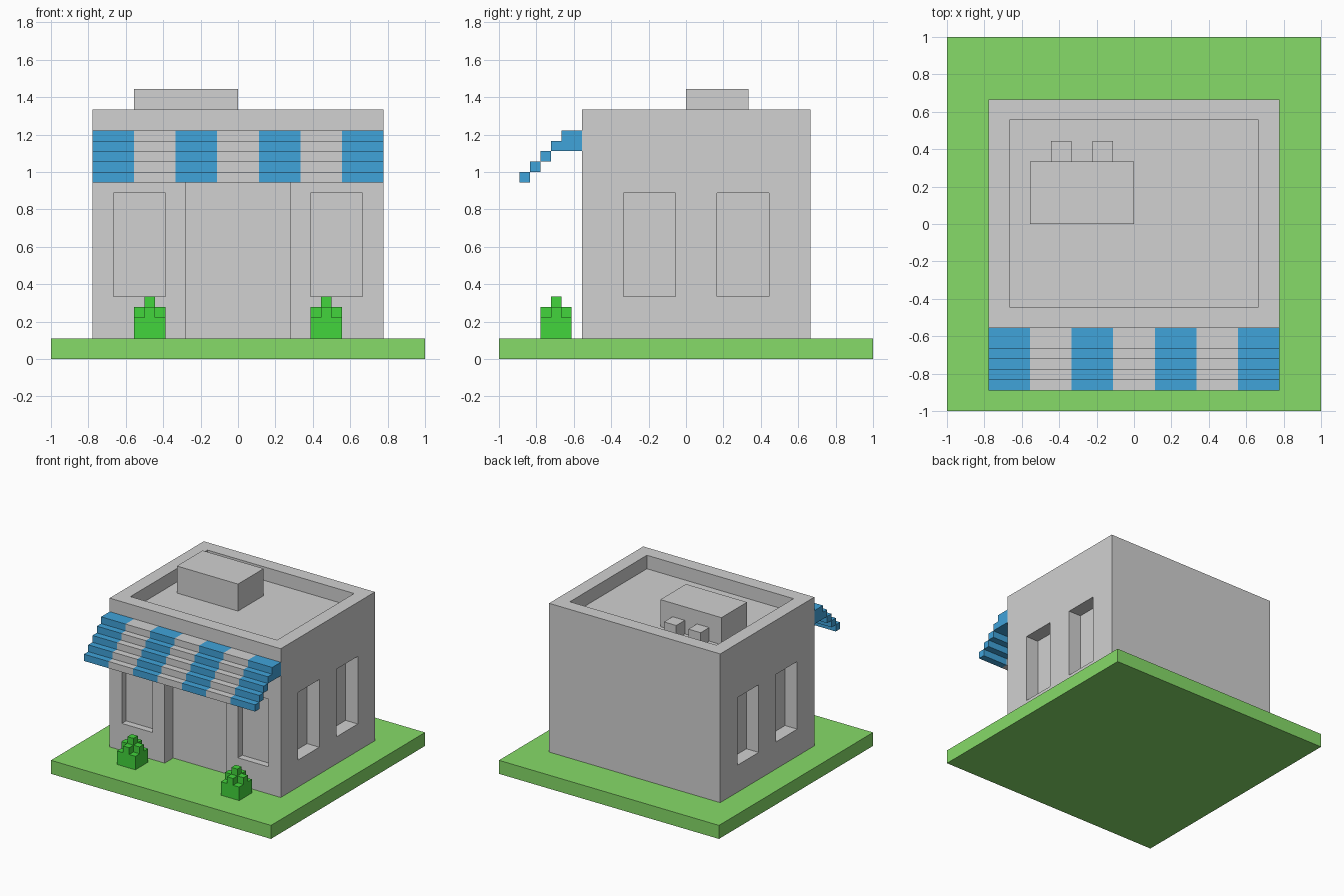
import bpy
import bmesh

cube = bpy.data.objects.get("Cube")
if cube:
    bpy.data.objects.remove(cube, do_unlink=True)

U = 1 / 18  # one grid cell of the blocky model


def srgb(v):
    v /= 255
    return v / 12.92 if v <= 0.04045 else ((v + 0.055) / 1.055) ** 2.4


def material(name, r, g, b):
    col = (srgb(r), srgb(g), srgb(b), 1)
    m = bpy.data.materials.new(name)
    m.use_nodes = True
    m.diffuse_color = col
    m.node_tree.nodes["Principled BSDF"].inputs["Base Color"].default_value = col
    return m


GREY = material("wall grey", 209, 209, 209)
GRASS = material("grass green", 134, 219, 104)
BLUE = material("awning blue", 64, 163, 218)
LEAF = material("leaf green", 66, 213, 60)


def extrude_profile(bm, profile, xs, mat_rule=lambda i: 0):
    """Sweep a (y, z) profile along x through the stations xs, capping both ends."""
    rings = [[bm.verts.new((x * U, y * U, z * U)) for y, z in profile] for x in xs]
    n = len(profile)
    for i in range(len(xs) - 1):
        a, b = rings[i], rings[i + 1]
        for j in range(n):
            k = (j + 1) % n
            bm.faces.new((a[j], a[k], b[k], b[j])).material_index = mat_rule(i)
    bm.faces.new(rings[0]).material_index = mat_rule(0)
    bm.faces.new(rings[-1]).material_index = mat_rule(len(xs) - 2)


def box(bm, x0, x1, y0, y1, z0, z1):
    extrude_profile(bm, [(y0, z0), (y1, z0), (y1, z1), (y0, z1)], [x0, x1])


def finish(name, bm, *mats):
    bmesh.ops.recalc_face_normals(bm, faces=bm.faces)
    mesh = bpy.data.meshes.new(name)
    bm.to_mesh(mesh)
    bm.free()
    for m in mats:
        mesh.materials.append(m)
    ob = bpy.data.objects.new(name, mesh)
    bpy.context.collection.objects.link(ob)
    return ob


def boxes(name, mat, *dims):
    bm = bmesh.new()
    for d in dims:
        box(bm, *d)
    return finish(name, bm, mat)


# Lawn slab
boxes("lawn", GRASS, (-18, 18, -18, 18, 0, 2))

# Building block, then cut the roof well, doorway and windows out of it
building = boxes("building", GREY, (-14, 14, -10, 12, 2, 24))
openings = [(-12, 12, -8, 10, 22, 26),      # roof well
            (-5, 5, -12, -8, 1, 18)]        # doorway
for s in (-1, 1):
    fx = sorted((s * 7, s * 12))
    openings.append((*fx, -12, -9, 6, 16))  # front window
    sx = sorted((s * 12, s * 16))
    for y in (-6, 3):
        openings.append((*sx, y, y + 5, 6, 16))  # side windows
cutter = boxes("opening_cutter", GREY, *openings)
cutter.hide_render = True
cut = building.modifiers.new("openings", 'BOOLEAN')
cut.operation = 'DIFFERENCE'
cut.solver = 'EXACT'
cut.object = cutter
deps = bpy.context.evaluated_depsgraph_get()
carved = bpy.data.meshes.new_from_object(building.evaluated_get(deps))
building.modifiers.clear()
building.data = carved
bpy.data.objects.remove(cutter, do_unlink=True)

# Rooftop unit with two ducts at its back
boxes("roof_unit", GREY, (-10, 0, 0, 6, 22, 26))
for i, x in enumerate((-8, -4)):
    boxes(f"roof_duct_{i + 1}", GREY, (x, x + 2, 6, 8, 22, 24))

# Stepped awning in seven stripes, blue at both ends
stations = [-14 + 4 * i for i in range(8)]
steps = [[(-10, 20), (-10, 22), (-12, 22), (-12, 21), (-13, 21), (-13, 20)]]
steps += [[(-13 - i, 19 - i), (-13 - i, 20 - i), (-14 - i, 20 - i), (-14 - i, 19 - i)]
          for i in range(3)]
bm = bmesh.new()
for profile in steps:
    extrude_profile(bm, profile, stations, lambda i: i % 2)
finish("awning", bm, BLUE, GREY)

# Two bushes: square bottom, cross-shaped middle, single tip
for side, x in (("right", -10), ("left", 7)):
    boxes(f"{side}_bush", LEAF,
          (x, x + 3, -14, -11, 2, 4),
          (x + 1, x + 2, -14, -11, 4, 5),
          (x, x + 1, -13, -12, 4, 5),
          (x + 2, x + 3, -13, -12, 4, 5),
          (x + 1, x + 2, -13, -12, 5, 6))
